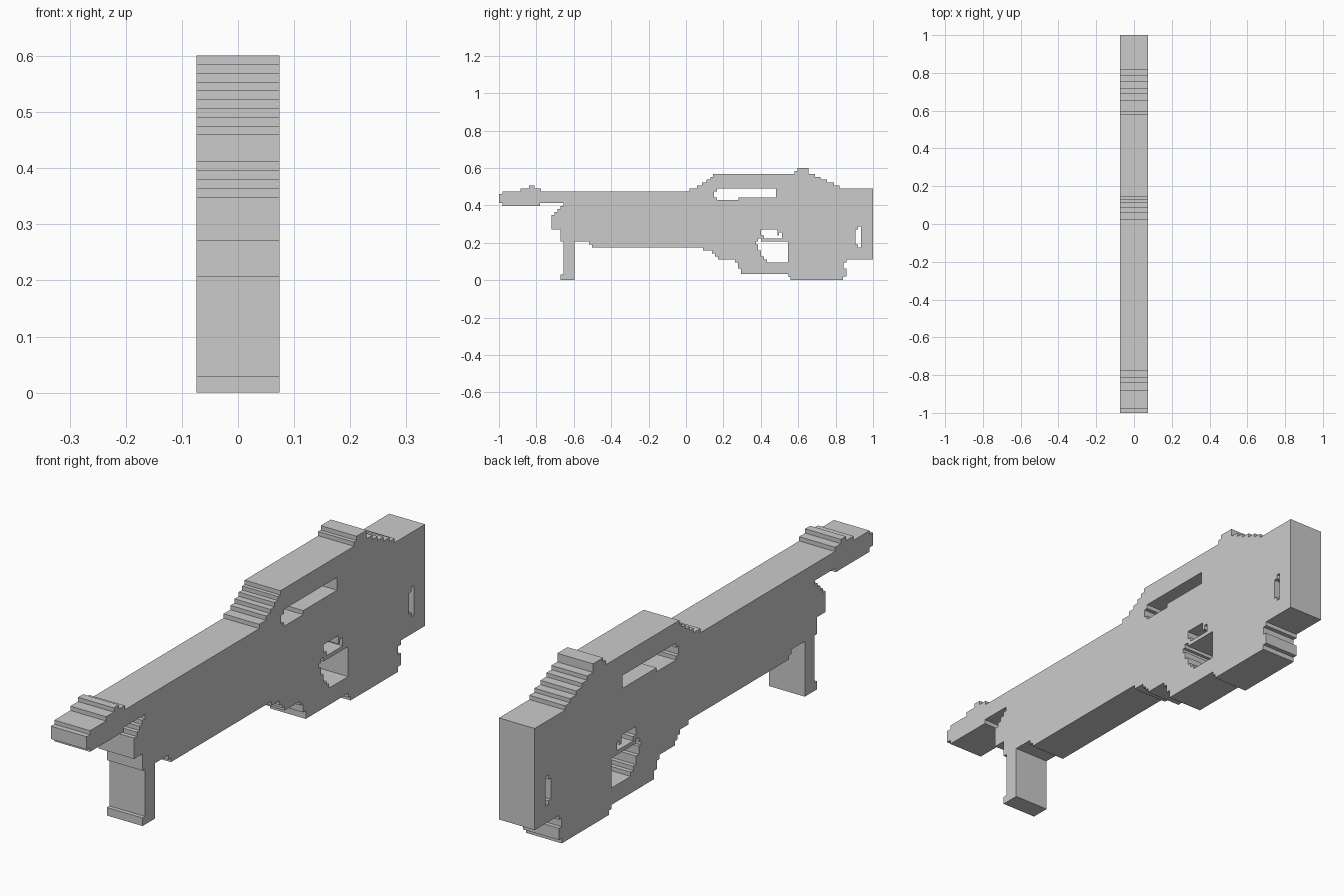
import bpy, bmesh
from mathutils import Matrix

if "Cube" in bpy.data.objects:
    bpy.data.objects.remove(bpy.data.objects["Cube"])

HALF_WIDTH = 0.074


def stairs(start, steps):
    """Stepped path: each (y, z) moves along y first, then along z."""
    pts = [start]
    y, z = start
    for ny, nz in steps:
        for p in ((ny, z), (ny, nz)):
            if p != pts[-1]:
                pts.append(p)
        y, z = ny, nz
    if pts[-1] == pts[0]:
        pts.pop()
    return pts


def slab(name, loops):
    """Flat outline with openings, extruded evenly either side of x = 0."""
    cu = bpy.data.curves.new(name + "_profile", 'CURVE')
    cu.dimensions = '2D'
    cu.fill_mode = 'BOTH'
    cu.extrude = HALF_WIDTH
    for pts in loops:
        sp = cu.splines.new('POLY')
        sp.points.add(len(pts) - 1)
        for p, (y, z) in zip(sp.points, pts):
            p.co = (y, z, 0, 1)
        sp.use_cyclic_u = True
    tmp = bpy.data.objects.new(name + "_tmp", cu)
    bpy.context.collection.objects.link(tmp)
    bpy.context.view_layer.update()
    dg = bpy.context.evaluated_depsgraph_get()
    me = bpy.data.meshes.new_from_object(tmp.evaluated_get(dg))
    bpy.data.objects.remove(tmp)
    bpy.data.curves.remove(cu)
    # local (x, y, z) becomes world (y, z, x)
    me.transform(Matrix(((0, 0, 1, 0), (1, 0, 0, 0), (0, 1, 0, 0), (0, 0, 0, 1))))
    bm = bmesh.new()
    bm.from_mesh(me)
    bmesh.ops.remove_doubles(bm, verts=bm.verts, dist=0.0005)
    bmesh.ops.recalc_face_normals(bm, faces=bm.faces)
    for f in bm.faces:
        f.smooth = False
    bm.to_mesh(me)
    bm.free()
    me.name = name
    ob = bpy.data.objects.new(name, me)
    bpy.context.collection.objects.link(ob)
    return ob


# Muzzle and front sight
muzzle = [(-1, .46), (-.98, .475), (-.885, .491), (-.84, .507), (-.81, .491), (-.775, .475)]
# Rising carry handle and rear sight
handle = [(.02, .491), (.06, .507), (.085, .522), (.11, .538), (.13, .553), (.145, .569),
          (.58, .585), (.595, .601), (.655, .569), (.69, .553), (.72, .538),
          (.755, .522), (.79, .507), (.82, .491)]
# Butt and magazine foot
butt = [(1, .111), (.857, .095), (.841, .063), (.857, .019), (.84, 0), (.56, .016), (.547, .032)]
# Guard below the trigger, stepping up to the fore-end
underside = [(.295, .063), (.278, .095), (.262, .111), (.17, .127), (.155, .143),
             (.14, .159), (.092, .175), (-.502, .19), (-.518, .207)]
# Front grip with its foot, then the stepped nose below the barrel
grip = [(-.597, 0), (-.67, .03), (-.655, .207), (-.67, .27), (-.72, .348), (-.704, .364),
        (-.688, .38), (-.672, .396), (-.656, .412), (-.78, .396), (-.98, .412), (-1, .46)]
outline = stairs((-1, .412), muzzle + handle + butt + underside + grip)[1:]

# Openings
handle_slot = stairs((.165, .491), [(.48, .443), (.28, .428), (.165, .443), (.149, .475), (.165, .491)])
trigger_gap = stairs((.401, .27), [(.488, .238), (.498, .254), (.513, .222), (.418, .238), (.401, .27)])
trigger_guard = stairs((.373, .207), [(.385, .222), (.401, .207), (.545, .095), (.433, .111),
                                      (.417, .127), (.401, .159), (.385, .19), (.373, .207)])
sling_slot = stairs((.92, .286), [(.935, .175), (.92, .19), (.905, .27), (.92, .286)])

slab("rifle_body", [outline, handle_slot, trigger_gap, trigger_guard, sling_slot])
